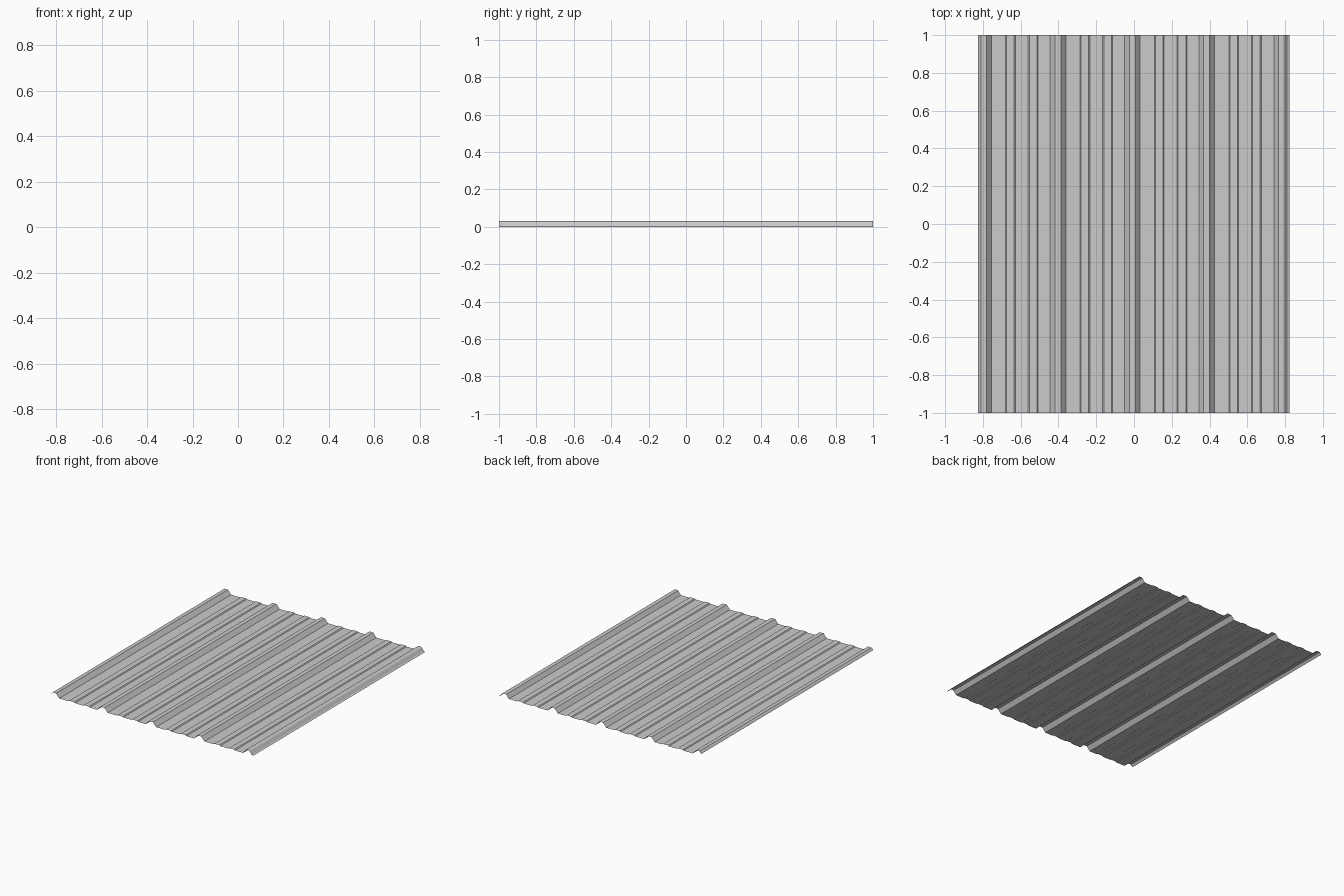
import bpy, bmesh

if "Cube" in bpy.data.objects:
    bpy.data.objects.remove(bpy.data.objects["Cube"])

RIB_H, BEAD_H = 0.03, 0.005
PITCH = 0.394
CENTRES = [-0.797 + PITCH * i for i in range(5)]

# cross-section: left overlap edge, half rib down to the first pan
profile = [(-0.825, 0.015), (-0.81, RIB_H), (-0.782, RIB_H), (-0.755, 0)]

# pans with two shallow beads, followed by major ribs
for i in range(4):
    c = CENTRES[i]
    for b in (0.117, 0.237):
        profile += [(c + b, 0), (c + b + 0.006, BEAD_H),
                    (c + b + 0.046, BEAD_H), (c + b + 0.052, 0)]
    n = CENTRES[i + 1]
    if i < 3:
        profile += [(n - 0.042, 0), (n - 0.016, RIB_H),
                    (n + 0.016, RIB_H), (n + 0.042, 0)]

# closing rib with a small foot on the right edge
profile += [(0.742, 0), (0.764, RIB_H - 0.002), (0.772, RIB_H),
            (0.788, RIB_H), (0.796, RIB_H - 0.004), (0.812, 0.005), (0.823, 0)]

# sweep the section along the sheet length
bm = bmesh.new()
front = [bm.verts.new((x, -1, z)) for x, z in profile]
back = [bm.verts.new((x, 1, z)) for x, z in profile]
for i in range(len(profile) - 1):
    bm.faces.new((front[i], front[i + 1], back[i + 1], back[i]))
mesh = bpy.data.meshes.new("roof_sheet")
bm.to_mesh(mesh)
bm.free()
sheet = bpy.data.objects.new("roof_sheet", mesh)
bpy.context.collection.objects.link(sheet)
